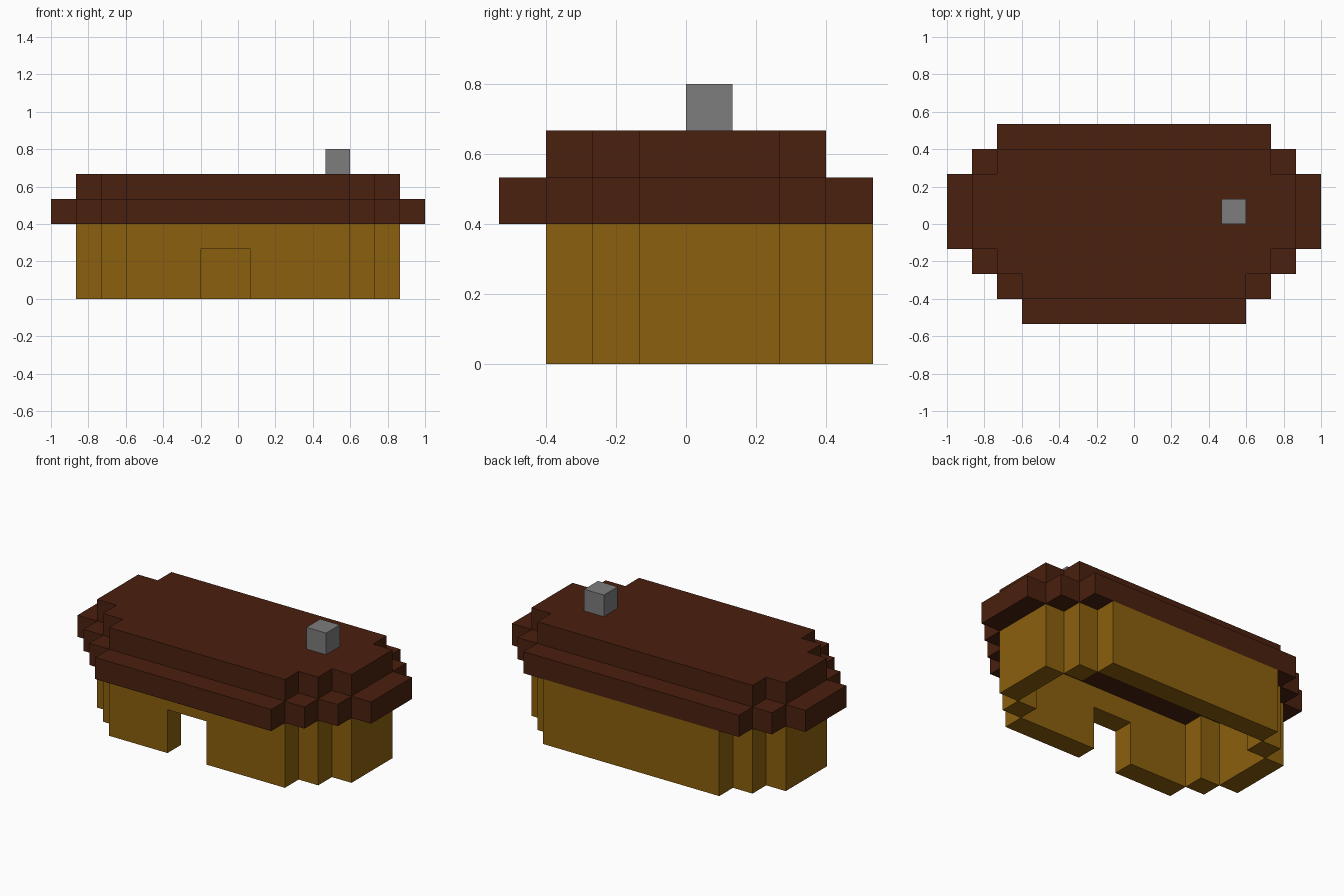
import bpy
import bmesh
from mathutils import Vector

cube = bpy.data.objects.get("Cube")
if cube:
    bpy.data.objects.remove(cube, do_unlink=True)

U = 2 / 15  # one block; all layout numbers below are in blocks


def material(name, rgb):
    m = bpy.data.materials.new(name)
    m.use_nodes = True
    m.diffuse_color = (*rgb, 1)
    bsdf = next(n for n in m.node_tree.nodes if n.type == 'BSDF_PRINCIPLED')
    bsdf.inputs["Base Color"].default_value = (*rgb, 1)
    return m


WOOD = material("ochre_wall", (0.258, 0.117, 0.0044))
ROOF = material("dark_brown_roof", (0.068, 0.0144, 0.0046))
STONE = material("grey_stone", (0.205, 0.205, 0.205))


def prism(name, points, direction, mat):
    """Extrude a flat polygon along a direction, both in blocks."""
    bm = bmesh.new()
    face = bm.faces.new([bm.verts.new(Vector(p) * U) for p in points])
    ext = bmesh.ops.extrude_face_region(bm, geom=[face])
    verts = [g for g in ext["geom"] if isinstance(g, bmesh.types.BMVert)]
    bmesh.ops.translate(bm, verts=verts, vec=Vector(direction) * U)
    bmesh.ops.recalc_face_normals(bm, faces=bm.faces)
    mesh = bpy.data.meshes.new(name)
    bm.to_mesh(mesh)
    bm.free()
    mesh.materials.append(mat)
    obj = bpy.data.objects.new(name, mesh)
    bpy.context.scene.collection.objects.link(obj)
    return obj


def box(name, x0, x1, y0, y1, z0, z1, mat):
    base = [(x0, y0, z0), (x1, y0, z0), (x1, y1, z0), (x0, y1, z0)]
    return prism(name, base, (0, 0, z1 - z0), mat)


def stepped_slab(name, rows, z, mat):
    """Slab one block thick; rows are (y start, y end, half width)."""
    right = [(w, y, z) for y0, y1, w in rows for y in (y0, y1)]
    left = [(-x, y, z) for x, y, _ in reversed(right)]
    return prism(name, right + left, (0, 0, 1), mat)


# Front wall with the doorway cut into its profile
front = [(-4.5, 0), (-1.5, 0), (-1.5, 2), (0.5, 2), (0.5, 0), (4.5, 0), (4.5, 3), (-4.5, 3)]
prism("front_wall", [(x, -3, z) for x, z in front], (0, 1, 0), WOOD)

# Back wall, side walls and corner posts around the hollow interior
box("back_wall", -4.5, 4.5, 3, 4, 0, 3, WOOD)
for side, s in (("left", 1), ("right", -1)):
    a, b = sorted((5.5 * s, 6.5 * s))
    box(side + "_wall", a, b, -1, 2, 0, 3, WOOD)
    a, b = sorted((4.5 * s, 5.5 * s))
    box("front_" + side + "_corner_post", a, b, -2, -1, 0, 3, WOOD)
    box("back_" + side + "_corner_post", a, b, 2, 3, 0, 3, WOOD)

# Two stepped roof layers
stepped_slab("lower_roof", [(-4, -3, 4.5), (-3, -2, 5.5), (-2, -1, 6.5),
                            (-1, 2, 7.5), (2, 3, 6.5), (3, 4, 5.5)], 3, ROOF)
stepped_slab("upper_roof", [(-3, -2, 4.5), (-2, -1, 5.5), (-1, 2, 6.5),
                            (2, 3, 5.5)], 4, ROOF)

# Chimney
box("chimney", 3.5, 4.5, 0, 1, 5, 6, STONE)
